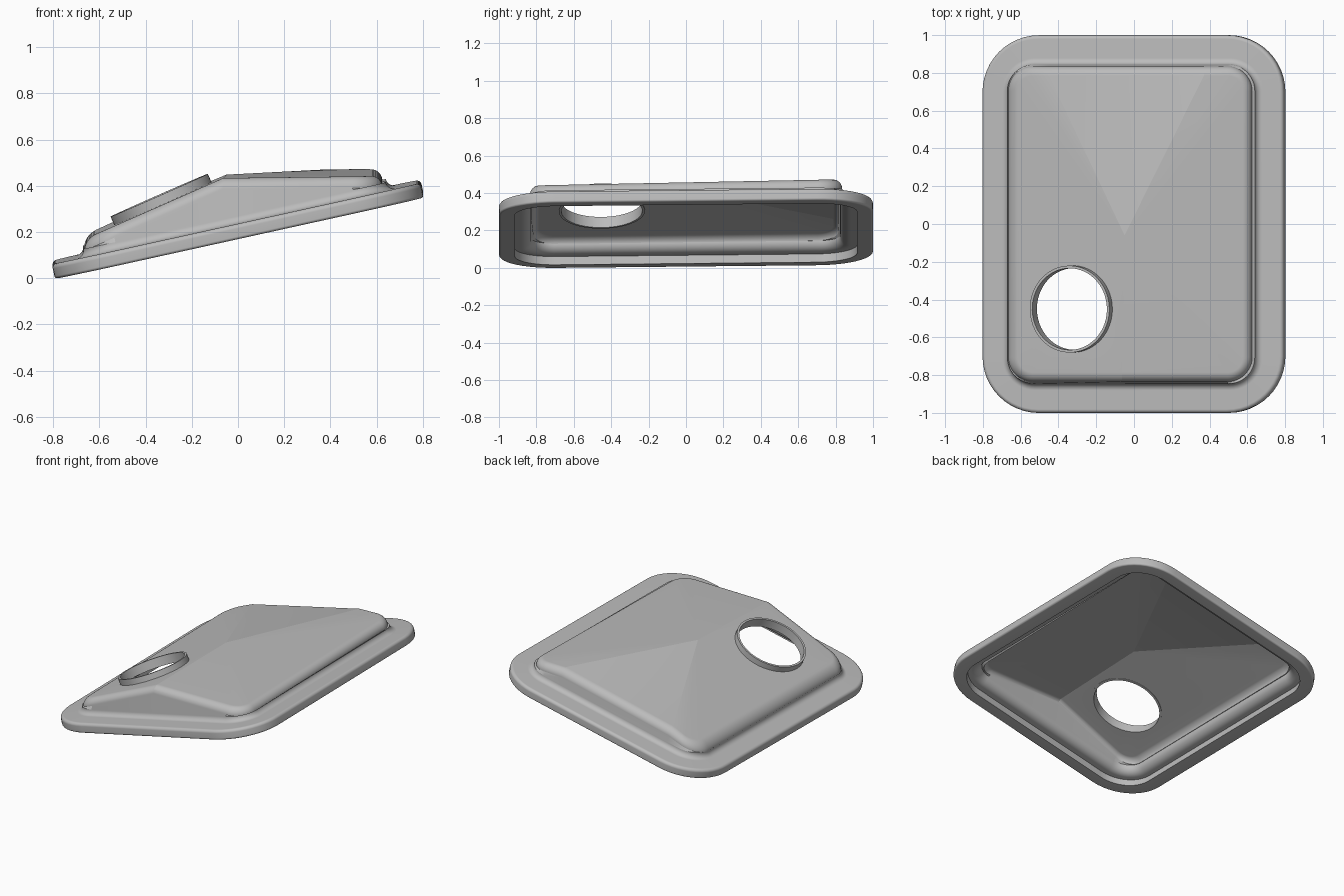
import bpy, bmesh, math
from mathutils import Vector, Matrix

cube = bpy.data.objects.get("Cube")
if cube:
    bpy.data.objects.remove(cube, do_unlink=True)

grey = bpy.data.materials.new("metal_grey")
grey.use_nodes = True
colour = (0.5, 0.5, 0.5, 1)
grey.diffuse_color = colour
grey.node_tree.nodes["Principled BSDF"].inputs["Base Color"].default_value = colour

STEPS = 12                      # segments per quarter turn
SHEET = 0.02                    # sheet thickness
RIM = 0.065                     # rim height
LIP = 0.085                     # rim lip width
FOOT, BROW, DRAFT = 0.035, 0.05, 0.01   # dome fillets and wall draft
APEX = Vector((-0.05, -0.06, 0.45))
BASE_NORMAL = Vector((-0.22, -0.01, 1)).normalized()
QUARTER = [math.pi / 2 * i / STEPS for i in range(STEPS + 1)]


def roof(x, y):
    """Lowest of the three roof planes that meet at the apex."""
    dx, dy = x - APEX.x, y - APEX.y
    return APEX.z + min(0.44 * dx + 0.012 * dy,
                        0.012 * dx + 0.02 * dy,
                        0.229 * dx - 0.088 * dy)


def outline(hx, hy, r):
    """Rounded rectangle, with extra points where the roof creases end."""
    pts = []
    for k, (sx, sy) in enumerate(((1, 1), (-1, 1), (-1, -1), (1, -1))):
        for a in QUARTER:
            a += k * math.pi / 2
            pts.append((sx * (hx - r) + r * math.cos(a),
                        sy * (hy - r) + r * math.sin(a)))
        if k == 0:
            pts += [(0.39, hy), (-0.43, hy)]
        if k == 2:
            pts.append((-0.044, -hy))
    return pts


def on_base(pts, h):
    return [Vector((x + 0.006, y, 0.182 + 0.22 * x + 0.01 * y)) + BASE_NORMAL * h
            for x, y in pts]


def rim(d, h):
    return on_base(outline(0.798 - d, 1 - d, 0.3 - d), h)


def dome(d):
    return outline(0.655 - d, 0.845 - d, 0.14 - d)


def dome_rings(inset, top_radius):
    """Rings from the foot fillet up to the edge of the roof."""
    foot = FOOT + inset
    rings = [on_base(dome(inset - foot * (1 - math.sin(t))),
                     RIM - inset + foot * (1 - math.cos(t))) for t in QUARTER]
    for t in QUARTER:
        pts = dome(DRAFT + inset + top_radius * (1 - math.cos(t)))
        drop = inset + top_radius * (1 - math.sin(t))
        rings.append([Vector((x - 0.02, y, roof(x - 0.02, y) - drop)) for x, y in pts])
    return rings


def finish(bm, name):
    bmesh.ops.recalc_face_normals(bm, faces=bm.faces)
    mesh = bpy.data.meshes.new(name)
    bm.to_mesh(mesh)
    bm.free()
    mesh.materials.append(grey)
    obj = bpy.data.objects.new(name, mesh)
    bpy.context.collection.objects.link(obj)
    return obj


def select(obj):
    bpy.ops.object.select_all(action='DESELECT')
    obj.select_set(True)
    bpy.context.view_layer.objects.active = obj


def bridge(bm, a, b):
    n = len(a)
    for i in range(n):
        bm.faces.new((a[i], a[(i + 1) % n], b[(i + 1) % n], b[i]))


# Cover: inner skin, lip, rim edge and outer skin as one closed shell
rings = dome_rings(SHEET, BROW - SHEET)[::-1]
rings += [rim(LIP, RIM - SHEET), rim(LIP, 0)]
low, high = 0.012, 0.02
rings += [rim(low * (1 - math.sin(t)), low * (1 - math.cos(t))) for t in QUARTER]
rings += [rim(high * (1 - math.cos(t)), RIM - high * (1 - math.sin(t))) for t in QUARTER]
rings += dome_rings(0, BROW)
bm = bmesh.new()
loops = [[bm.verts.new(p) for p in ring] for ring in rings]
for a, b in zip(loops, loops[1:]):
    bridge(bm, a, b)
for loop, drop in ((loops[0], SHEET), (loops[-1], 0)):
    tip = bm.verts.new(APEX - Vector((0, 0, drop)))
    for i, v in enumerate(loop):
        bm.faces.new((v, loop[(i + 1) % len(loop)], tip))
cover = finish(bm, "cover")

# Round opening through the sloping side
axis = Vector((-0.44, -0.012, 1)).normalized()
centre = Vector((-0.325, -0.45, roof(-0.325, -0.45)))
place = Matrix.Translation(centre) @ axis.to_track_quat('Z', 'Y').to_matrix().to_4x4()
bm = bmesh.new()
bmesh.ops.create_cone(bm, cap_ends=True, segments=72, radius1=0.222, radius2=0.222,
                      depth=0.14, matrix=place)
cutter = finish(bm, "opening_cutter")
cutter.hide_render = True
select(cover)
cut = cover.modifiers.new("opening", 'BOOLEAN')
cut.operation = 'DIFFERENCE'
cut.solver = 'EXACT'
cut.object = cutter
bpy.ops.object.modifier_apply(modifier=cut.name)
bpy.data.objects.remove(cutter, do_unlink=True)

# Raised collar around the opening
bm = bmesh.new()
section = ((0.23, -0.022), (0.23, 0.04), (0.216, 0.04), (0.216, -0.022))
loops = []
for r, z in section:
    angles = [2 * math.pi * i / 72 for i in range(72)]
    loops.append([bm.verts.new(place @ Vector((r * math.cos(a), r * math.sin(a), z)))
                  for a in angles])
for i in range(4):
    bridge(bm, loops[i], loops[(i + 1) % 4])
collar = finish(bm, "opening_collar")

# Stand on the ground and shade
floor = min(v.co.z for v in cover.data.vertices)
for obj in (cover, collar):
    obj.data.transform(Matrix.Translation((0, 0, -floor)))
    select(obj)
    bpy.ops.object.shade_smooth_by_angle(angle=math.radians(11))
